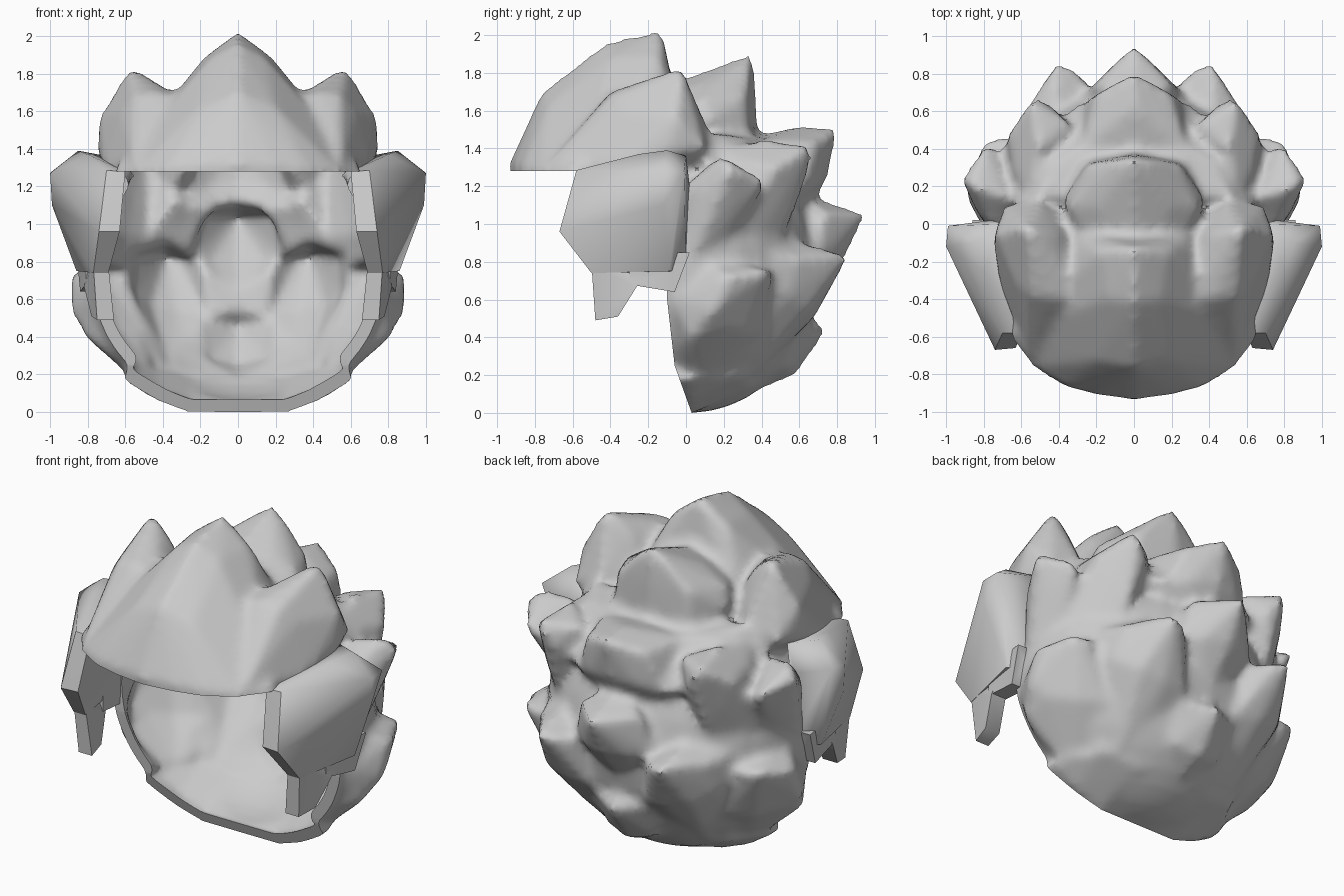
import bpy, bmesh
from mathutils import Vector, Matrix

if "Cube" in bpy.data.objects:
    bpy.data.objects.remove(bpy.data.objects["Cube"], do_unlink=True)

CENTRE = Vector((0, 0, 0.85))

grey = bpy.data.materials.new("hair_grey")
grey.use_nodes = True
grey.diffuse_color = (0.6, 0.6, 0.6, 1)
grey.node_tree.nodes["Principled BSDF"].inputs["Base Color"].default_value = (0.6, 0.6, 0.6, 1)


def make(name, bm):
    bmesh.ops.recalc_face_normals(bm, faces=bm.faces)
    mesh = bpy.data.meshes.new(name)
    bm.to_mesh(mesh)
    bm.free()
    mesh.materials.append(grey)
    obj = bpy.data.objects.new(name, mesh)
    bpy.context.collection.objects.link(obj)
    return obj


def hull(name, points):
    bm = bmesh.new()
    for p in points:
        bm.verts.new(p)
    res = bmesh.ops.convex_hull(bm, input=bm.verts)
    junk = set(res["geom_interior"]) | set(res["geom_unused"])
    bmesh.ops.delete(bm, geom=[v for v in junk if isinstance(v, bmesh.types.BMVert)], context="VERTS")
    return make(name, bm)


def flip(points, side):
    return [Vector((side * x, y, z)) for x, y, z in points]


def both(points):
    return flip(points, 1) + flip([p for p in points if p[0]], -1)


def modify(obj, kind, **settings):
    mod = obj.modifiers.new(kind, kind)
    for key, value in settings.items():
        setattr(mod, key, value)
    bpy.context.view_layer.objects.active = obj
    bpy.ops.object.modifier_apply(modifier=mod.name)


def boolean(obj, other, operation):
    modify(obj, "BOOLEAN", operation=operation, solver="EXACT", object=other)
    bpy.data.objects.remove(other, do_unlink=True)


def spike(name, path, w, crest):
    # Rounded ridge sections plus crest points, rooted past the head centre
    axis = path[2] - path[0]
    points = list(crest)
    for p, k in zip(path, (0.8, 1, 0.35)):
        out = (p - CENTRE).normalized()
        side = axis.cross(out).normalized() * w * k
        points.append(p)
        for s in (1, -1):
            points += [p + side * s * 0.55 - out * 0.05,
                       p + side * s - out * 0.15,
                       p + side * s * 0.9 - out * 0.32]
    points.append(CENTRE - (path[1] - CENTRE).normalized() * 0.12)
    return hull(name, points)


# Round scalp
bm = bmesh.new()
bmesh.ops.create_uvsphere(bm, u_segments=32, v_segments=20, radius=1)
bmesh.ops.transform(bm, verts=bm.verts, matrix=Matrix.Translation((0, 0.02, 0.77)) @ Matrix.Diagonal((0.8, 0.68, 0.77, 1)))
shell = make("hair_shell", bm)

# Fuller crown and a flat nape base
crown = [(0.28, 0.4, 1.45), (0.52, 0.14, 1.48), (0.45, 0.32, 1.44), (0.3, 0.64, 1.2), (0.6, 0.42, 1.18),
         (0.73, 0.1, 1.22), (0.2, 0, 0.75)]
nape = [(0.27, 0.03, 0), (0.45, 0.03, 0.07), (0.61, 0.02, 0.17), (0.25, 0.36, 0.13), (0.48, 0.3, 0.2),
        (0.28, -0.1, 0.01), (0.61, -0.1, 0.18), (0.23, 0, 0.9)]
boolean(shell, hull("crown", both(crown)), "UNION")
boolean(shell, hull("nape", both(nape)), "UNION")

# Large swept fringe with a curved brim
brim = [(0, -0.935, 1.32), (0.2, -0.91, 1.31), (0.37, -0.865, 1.3), (0.53, -0.765, 1.29), (0.67, -0.59, 1.28)]
fringe = brim + [(x * 0.98, y * 0.98, 1.16) for x, y, z in brim]
fringe += [(0, -0.76, 1.7), (0.2, -0.73, 1.62), (0, -0.42, 1.96), (0.15, -0.4, 1.88), (0, -0.13, 2.025),
           (0.18, -0.14, 1.89), (0.33, -0.16, 1.65), (0, -0.1, 1.8), (0.4, 0, 1.4), (0, 0.1, 0.73)]
boolean(shell, hull("fringe", both(fringe)), "UNION")

# Centre row of spikes, from crown to nape: path, width, crest
centre_spikes = [
    ([(0, -0.2, 1.7), (0, 0.1, 1.8), (0, 0.35, 1.9)], 0.34,
     [(0, 0.37, 1.7), (0.24, 0.32, 1.68), (0, 0.38, 1.45), (0.26, 0.33, 1.45), (0.38, 0.12, 1.55)]),
    ([(0, 0.6, 1.0), (0, 0.75, 1.25), (0, 0.8, 1.5)], 0.3,
     [(0, 0.62, 1.52), (0.2, 0.69, 1.43), (0, 0.35, 1.46), (0.28, 0.4, 1.44)]),
    ([(0, 0.62, 0.55), (0, 0.84, 0.82), (0, 0.95, 1.05)], 0.27,
     [(0, 0.77, 1.11), (0.2, 0.74, 1.06), (0, 0.6, 1.16)]),
    ([(0, 0.3, 0.09), (0, 0.58, 0.2), (0, 0.74, 0.43)], 0.27,
     [(0, 0.69, 0.48), (0.18, 0.64, 0.46), (0, 0.6, 0.58)]),
]
for path, w, crest in centre_spikes:
    boolean(shell, spike("centre_spike", flip(path, 1), w, both(crest)), "UNION")

# Paired spikes: brow, rear crown, rear, ear and jaw
side_spikes = [
    ([(0.57, -0.62, 1.34), (0.55, -0.38, 1.69), (0.575, -0.02, 1.83)], 0.22,
     [(0.74, -0.05, 1.57), (0.75, -0.1, 1.37), (0.71, -0.35, 1.3), (0.4, -0.05, 1.69), (0.5, 0.13, 1.48),
      (0.69, 0.1, 1.4), (0.55, -0.72, 1.33)]),
    ([(0.72, 0.25, 0.85), (0.66, 0.42, 1.25), (0.55, 0.66, 1.41)], 0.27,
     [(0.56, 0.15, 1.4), (0.5, 0.4, 1.45), (0.67, 0.48, 1.3), (0.34, 0.53, 1.39)]),
    ([(0.4, 0.35, 0.2), (0.5, 0.65, 0.55), (0.41, 0.86, 0.83)], 0.28,
     [(0.42, 0.62, 0.9), (0.58, 0.6, 0.82), (0.68, 0.3, 0.85)]),
    ([(0.8, 0.02, 0.8), (0.88, 0.17, 1.15), (0.92, 0.24, 1.29)], 0.19,
     [(0.86, 0.2, 1.36), (0.79, 0.43, 1.22), (0.7, 0.15, 1.34)]),
    ([(0.52, 0.08, 0.14), (0.8, 0.2, 0.45), (0.8, 0.44, 0.75)], 0.28,
     [(0.81, 0.02, 0.39), (0.895, 0.15, 0.55), (0.895, 0.22, 0.72), (0.72, 0.05, 0.83), (0.68, 0.45, 0.75)]),
]
for path, w, crest in side_spikes:
    for side in (1, -1):
        boolean(shell, spike("side_spike", flip(path, side), w, flip(crest, side)), "UNION")

# Blend the spikes into one soft surface
modify(shell, "REMESH", mode="VOXEL", voxel_size=0.03)
modify(shell, "SMOOTH", factor=0.5, iterations=4)

# Hollow the shell with a smaller copy of itself
inner = shell.copy()
inner.data = shell.data.copy()
bpy.context.collection.objects.link(inner)
inner.data.transform(Matrix.Translation(CENTRE) @ Matrix.Scale(0.925, 4) @ Matrix.Translation(-CENTRE))
boolean(shell, inner, "DIFFERENCE")

# Cut the face opening with a side profile
profile = [(-2, -1), (0.05, -1), (0.03, 0), (-0.06, 0.25), (-0.1, 0.6), (-0.1, 1.28), (-2, 1.28)]
bm = bmesh.new()
face = bm.faces.new([bm.verts.new((-2, y, z)) for y, z in profile])
ext = bmesh.ops.extrude_face_region(bm, geom=[face])
bmesh.ops.translate(bm, verts=[v for v in ext["geom"] if isinstance(v, bmesh.types.BMVert)], vec=(4, 0, 0))
boolean(shell, make("face_cutter", bm), "DIFFERENCE")

# Flared sideburns with a hanging lock
plate = [(0.63, -0.66, 0.96), (0.74, -0.67, 0.96), (0.6, -0.58, 1.28), (0.7, -0.58, 1.285), (0.85, -0.1, 1.39),
         (0.8, -0.25, 1.37), (0.99, -0.01, 1.28), (1, -0.12, 1.27), (0.99, -0.12, 1.1), (0.76, 0.02, 1.2),
         (0.86, -0.09, 0.75), (0.76, 0.0, 0.75), (0.69, -0.5, 0.74), (0.77, -0.5, 0.74), (0.69, 0.0, 1.36)]
lock = [(0.66, -0.48, 0.49), (0.75, -0.48, 0.49), (0.68, -0.36, 0.51), (0.78, -0.36, 0.51),
        (0.69, -0.5, 0.78), (0.77, -0.5, 0.78), (0.72, -0.26, 0.67), (0.82, -0.26, 0.67), (0.8, -0.2, 0.8)]
root = [(0.71, -0.3, 0.68), (0.81, -0.3, 0.68), (0.74, -0.06, 0.64), (0.84, -0.06, 0.64),
        (0.71, -0.3, 0.85), (0.81, -0.3, 0.85), (0.74, 0.02, 0.85), (0.86, 0.02, 0.85)]
parts = [shell]
for side, label in ((1, "left"), (-1, "right")):
    burn = hull(label + "_sideburn", flip(plate, side))
    boolean(burn, hull("lock", flip(lock, side)), "UNION")
    boolean(burn, hull("root", flip(root, side)), "UNION")
    parts.append(burn)

# Smooth shading with sharp creases
bpy.ops.object.select_all(action="DESELECT")
for obj in parts:
    obj.select_set(True)
bpy.context.view_layer.objects.active = shell
bpy.ops.object.shade_smooth_by_angle(angle=0.85)
